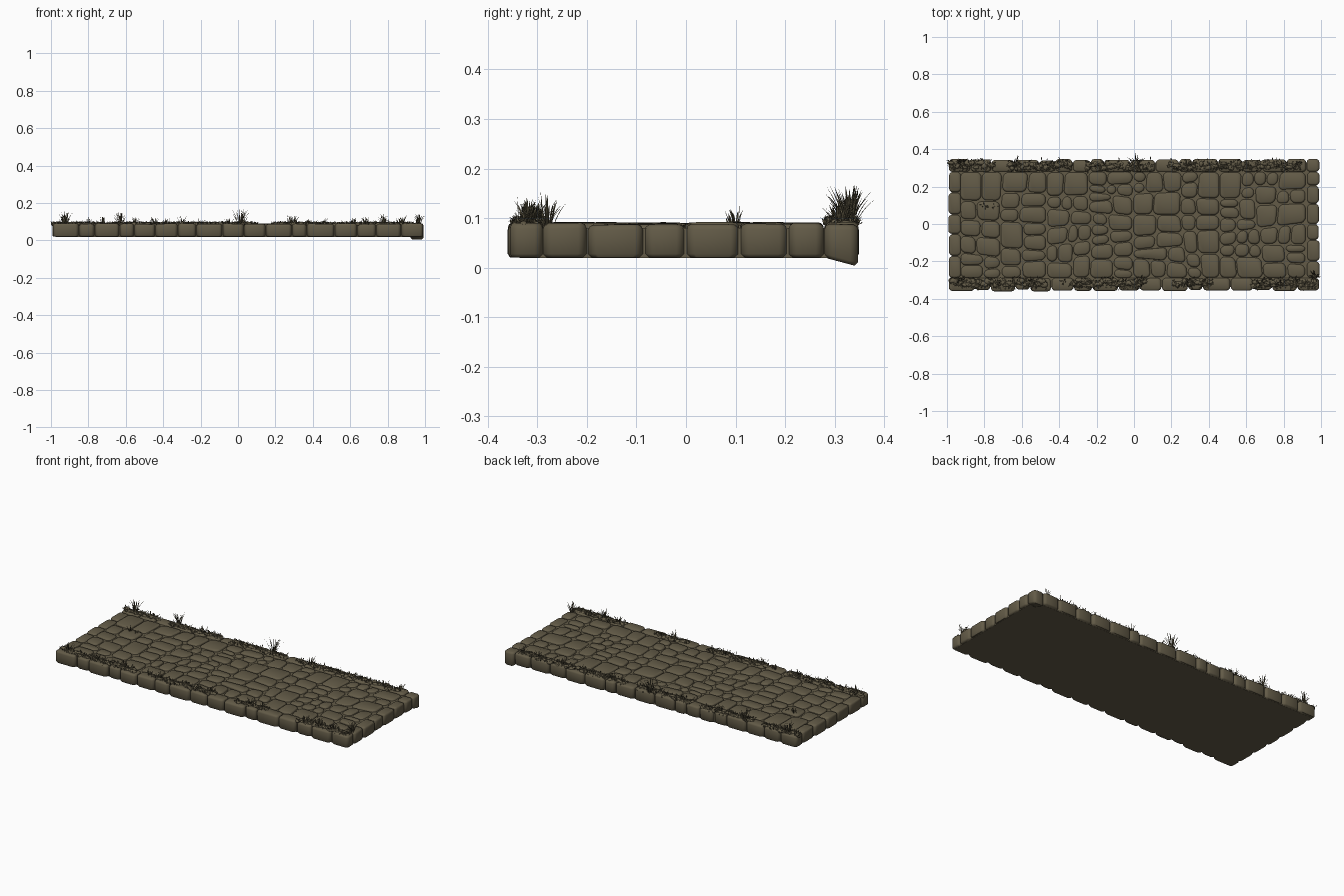
import bpy, bmesh, math, random
from mathutils import Vector

if "Cube" in bpy.data.objects:
    bpy.data.objects.remove(bpy.data.objects["Cube"])

random.seed(7)
R = random.uniform


def material(name, col):
    m = bpy.data.materials.new(name)
    m.diffuse_color = (*col, 1)
    m.use_nodes = True
    m.node_tree.nodes["Principled BSDF"].inputs["Base Color"].default_value = m.diffuse_color
    return m


STONE = material("olive brown stone", (0.125, 0.105, 0.064))
GRASS = material("dry grass", (0.115, 0.098, 0.058))


def finish(bm, name, mat, smooth=True):
    me = bpy.data.meshes.new(name)
    bm.to_mesh(me)
    bm.free()
    ob = bpy.data.objects.new(name, me)
    bpy.context.collection.objects.link(ob)
    me.materials.append(mat)
    if smooth:
        bpy.ops.object.select_all(action='DESELECT')
        ob.select_set(True)
        bpy.context.view_layer.objects.active = ob
        bpy.ops.object.shade_smooth_by_angle(angle=math.radians(50))
    return ob


def rounded(poly, cut):
    # cut every corner of a closed polygon
    out = []
    for i, p in enumerate(poly):
        for q in (poly[i - 1], poly[(i + 1) % len(poly)]):
            d = q - p
            out.append(p + d * min(0.3, cut / max(d.length, 1e-6)))
    return out


def shrink(poly, d):
    c = sum(poly, Vector((0, 0))) / len(poly)
    return [p + (c - p) * min(0.8, d / max((p - c).length, 1e-6)) for p in poly]


def stone(bm, poly, z0, z1, gap=0.005, r=0.010, cut=0.016, slope=None):
    # pillow-edged block over a convex outline
    poly = rounded(rounded(shrink(poly, gap), cut), cut * 0.35)
    tx, ty = R(-.025, .025), R(-.025, .025)
    c = sum(poly, Vector((0, 0))) / len(poly)
    rings = []
    for d, z in ((r * .7, z0), (0, z0 + r * .7), (0, z1 - r), (r * .3, z1 - r * .35), (r, z1)):
        ring = []
        for p in shrink(poly, d):
            zz = z
            if z > (z0 + z1) / 2:
                zz += tx * (p.x - c.x) + ty * (p.y - c.y)
            elif slope:
                zz += slope(p)
            ring.append(bm.verts.new((p.x, p.y, zz)))
        rings.append(ring)
    n = len(poly)
    for a, b in zip(rings, rings[1:]):
        for i in range(n):
            bm.faces.new((a[i], a[(i + 1) % n], b[(i + 1) % n], b[i]))
    bm.faces.new(rings[0][::-1])
    bm.faces.new(rings[-1])


def split(poly, limit):
    # cut a convex outline again and again into paving stones
    xs, ys = [p.x for p in poly], [p.y for p in poly]
    w, h = max(xs) - min(xs), max(ys) - min(ys)
    if max(w, h * 1.15) < limit:
        return [poly]
    a = R(-.13, .13) + (0 if w > h * 1.15 else math.pi / 2)
    nrm = Vector((math.cos(a), math.sin(a)))
    o = Vector((min(xs) + w * R(.38, .62), min(ys) + h * R(.38, .62)))
    halves = ([], [])
    for i, p in enumerate(poly):
        q = poly[(i + 1) % len(poly)]
        dp, dq = (p - o).dot(nrm), (q - o).dot(nrm)
        halves[0 if dp < 0 else 1].append(p)
        if dp * dq < 0:
            x = p.lerp(q, dp / (dp - dq))
            halves[0].append(x)
            halves[1].append(x)
    return [s for hf in halves for s in split(hf, R(.11, .2))]


def rect(x0, x1, y0, y1):
    return [Vector(v) for v in ((x0, y0), (x1, y0), (x1, y1), (x0, y1))]


# bedding slab that fills the joints
bm = bmesh.new()
bmesh.ops.create_cube(bm, size=1)
for v in bm.verts:
    v.co = (v.co.x * 1.95, v.co.y * 0.665 - .004, 0.0495 + v.co.z * 0.06)
finish(bm, "bedding_slab", STONE, False)

# paving stones in the middle
bm = bmesh.new()
for k in range(4):
    x = -.93 + k * .4625
    for s in split(rect(x, x + .4625, -.29, .28), .2):
        stone(bm, s, .06, .089 + R(-.0025, .002), gap=R(.003, .007))
finish(bm, "paving_stones", STONE)


# edge stones, front and back rows then both ends
def cuts(a, b, lo, hi):
    t = [a]
    while t[-1] < b - hi:
        t.append(t[-1] + R(lo, hi))
    return t + [b]


bm = bmesh.new()
for s, out, inn in ((-1, .361, .288), (1, .350, .278)):
    xs = cuts(-.992, .992, .07, .15)
    for x0, x1 in zip(xs, xs[1:]):
        o = out - R(0, .009)
        p = rect(x0, x1, inn, o) if s > 0 else rect(x0, x1, -o, -inn)
        corner = s > 0 and x1 > .99
        dip = (lambda q: -.016 * max(0, min(1, (q.y - .28) / .06))) if corner else None
        stone(bm, p, .02, .09 + R(-.003, .001), gap=.002, r=.011, cut=.012, slope=dip)
for s in (-1, 1):
    ys = cuts(-.29, .28, .06, .13)
    for y0, y1 in zip(ys, ys[1:]):
        o = .994 - R(0, .006)
        p = rect(.925, o, y0, y1) if s > 0 else rect(-o, -.925, y0, y1)
        stone(bm, p, .02, .09 + R(-.003, .001), gap=.002, r=.011, cut=.012)
finish(bm, "edge_stones", STONE)


def blade(bm, base, ang, length, lean, width, segs=4):
    # curved tapering ribbon with a raised middle rib
    d = Vector((math.cos(ang), math.sin(ang), 0))
    side = Vector((-d.y, d.x, 0))
    pos, prev = Vector(base), None
    for i in range(segs + 1):
        t = i / segs
        w = width * (1 - t) ** .6 * (0.7 + t) + .0002
        row = [bm.verts.new(pos - side * w), bm.verts.new(pos + d * w * .6),
               bm.verts.new(pos + side * w)]
        if prev:
            for j in (0, 1):
                bm.faces.new((prev[j], prev[j + 1], row[j + 1], row[j]))
        prev = row
        th = lean * (.5 + .8 * t)
        pos = pos + (d * math.sin(th) + Vector((0, 0, 1)) * math.cos(th)) * length / segs


# grass tufts: x, y, height, blades
tufts = [(-.92, .325, .072, 26), (-.63, .33, .075, 22), (-.45, .31, .05, 14), (-.2, .31, .035, 10),
         (.01, .33, .088, 26), (.28, .31, .05, 14), (.46, .31, .04, 12), (.62, .31, .045, 14),
         (.78, .31, .045, 12), (.88, .315, .05, 14), (-.8, .1, .04, 9), (-.74, .095, .025, 6),
         (-.93, -.31, .055, 20), (-.72, -.32, .045, 14), (-.55, -.31, .045, 14), (-.38, -.31, .04, 10),
         (-.3, -.32, .05, 14), (-.05, -.31, .04, 12), (.03, -.3, .045, 12), (.3, -.31, .055, 18),
         (.38, -.31, .04, 10), (.68, -.32, .045, 14), (.78, -.325, .055, 20), (.86, -.31, .045, 12),
         (.965, -.28, .066, 24)]
bm = bmesh.new()
for x, y, h, n in tufts:
    for i in range(n):
        a = R(0, 2 * math.pi)
        r = R(0, .014)
        base = (x + r * math.cos(a), y + r * math.sin(a), .084)
        blade(bm, base, a, h * R(.55, 1.08), R(.05, .85), R(.0016, .0028))
finish(bm, "grass_tufts", GRASS)

# moss strips: low lumps covered in tiny leaves
strips = [(-.98, -.75, .315), (-.66, -.33, .31), (-.25, .09, .31), (.2, .5, .31), (.52, .9, .312),
          (-.97, -.48, -.315), (-.33, .06, -.315), (.22, .42, -.315), (.64, .97, -.32)]
lumps, leaves = bmesh.new(), bmesh.new()
for x0, x1, y in strips:
    x = x0
    while x < x1:
        c = Vector((x, y + R(-.014, .014), .086))
        res = bmesh.ops.create_icosphere(lumps, subdivisions=2, radius=1)
        sx, sy, sz = R(.012, .024), R(.009, .018), R(.008, .014)
        for v in res["verts"]:
            k = R(.88, 1.1)
            v.co = c + Vector((v.co.x * sx, v.co.y * sy, v.co.z * sz)) * k
        for i in range(10):
            b = c + Vector((R(-.02, .02), R(-.02, .02), R(0, .006)))
            blade(leaves, b, R(0, 6.28), R(.008, .018), R(.5, 1.4), R(.002, .0035), 2)
        x += R(.008, .018)
    # a few sprigs hanging over the outer edge
    for i in range(int((x1 - x0) * 25)):
        s = 1 if y > 0 else -1
        b = (R(x0, x1), s * R(.325, .345), R(.08, .088))
        blade(leaves, b, s * math.pi / 2 + R(-.7, .7), R(.01, .024), R(.8, 1.6), R(.002, .0035), 3)
finish(lumps, "moss_lumps", STONE)
finish(leaves, "moss_leaves", GRASS)
